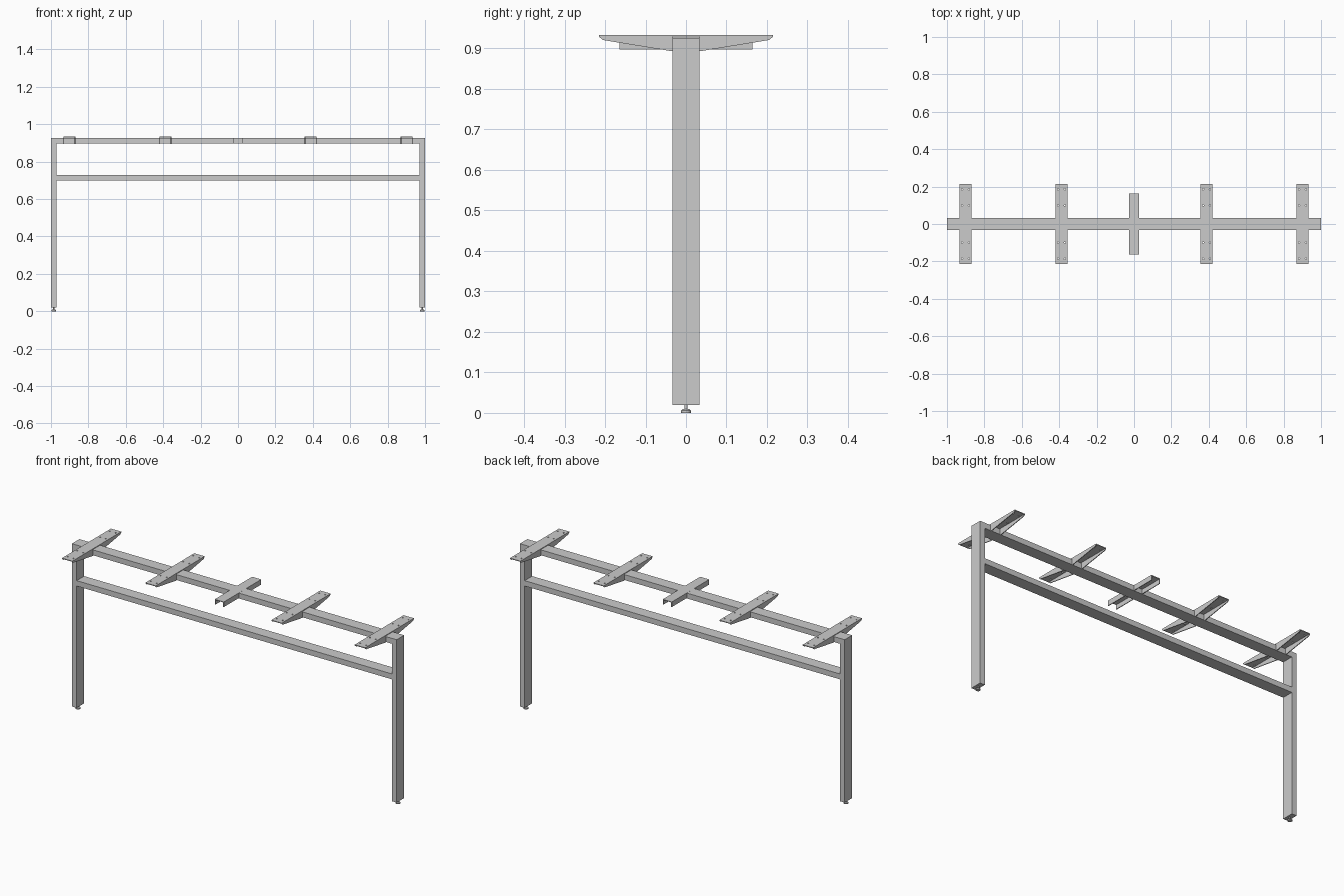
import bpy, bmesh
from mathutils import Matrix, Vector

if "Cube" in bpy.data.objects:
    bpy.data.objects.remove(bpy.data.objects["Cube"])


def finish(name, bm):
    bmesh.ops.recalc_face_normals(bm, faces=bm.faces)
    me = bpy.data.meshes.new(name)
    bm.to_mesh(me)
    bm.free()
    ob = bpy.data.objects.new(name, me)
    bpy.context.collection.objects.link(ob)
    return ob


def box(bm, lo, hi):
    lo, hi = Vector(lo), Vector(hi)
    m = Matrix.Translation((lo + hi) / 2) @ Matrix.Diagonal((*(hi - lo), 1))
    bmesh.ops.create_cube(bm, size=1, matrix=m)


def prism(bm, pts, offset):
    """Extrude a closed 3D outline along an offset vector."""
    f = bm.faces.new([bm.verts.new(p) for p in pts])
    ext = bmesh.ops.extrude_face_region(bm, geom=[f], use_keep_orig=True)
    vs = [g for g in ext["geom"] if isinstance(g, bmesh.types.BMVert)]
    bmesh.ops.translate(bm, verts=vs, vec=offset)


def cyl(bm, x, y, z0, z1, r1, r2, n):
    bmesh.ops.create_cone(bm, cap_ends=True, segments=n, radius1=r1, radius2=r2,
                          depth=z1 - z0, matrix=Matrix.Translation((x, y, (z0 + z1) / 2)))


W = 0.033      # half depth of the tubes
T = 0.03       # tube thickness
TOP = 0.926    # top of the frame
S = 0.004      # sheet metal thickness

# Inverted U frame: two legs and the top rail
bm = bmesh.new()
half = [(1, TOP), (1, 0.02), (1 - T, 0.02), (1 - T, TOP - T)]
outline = half + [(-x, z) for x, z in reversed(half)]
prism(bm, [(x, -W, z) for x, z in outline], (0, 2 * W, 0))
finish("leg_frame", bm)

# Lower stretcher
bm = bmesh.new()
box(bm, (-1 + T, -W, 0.698), (1 - T, W, 0.728))
finish("lower_rail", bm)

# Levelling feet
for side, label in ((-1, "left"), (1, "right")):
    bm = bmesh.new()
    x = side * (1 - T / 2)
    cyl(bm, x, 0, 0, 0.006, 0.012, 0.012, 20)
    cyl(bm, x, 0, 0.006, 0.010, 0.012, 0.007, 20)
    cyl(bm, x, 0, 0.010, 0.021, 0.004, 0.004, 16)
    foot = finish("levelling_foot_" + label, bm)
    bpy.ops.object.select_all(action='DESELECT')
    foot.select_set(True)
    bpy.context.view_layer.objects.active = foot
    bpy.ops.object.shade_smooth_by_angle()

# Cutter for the screw holes in the bracket plate
bm = bmesh.new()
for x in (-0.018, 0.018):
    for y in (-0.186, -0.10, 0.10, 0.186):
        cyl(bm, x, y, 0.90, 0.95, 0.004, 0.004, 12)
cutter = finish("screw_hole_cutter", bm)

# Top support bracket: drilled plate
ZT, B = 0.933, 0.032
bm = bmesh.new()
box(bm, (-B, -0.215, ZT - S), (B, 0.215, ZT))
plate = finish("bracket_plate", bm)
mod = plate.modifiers.new("holes", 'BOOLEAN')
mod.operation = 'DIFFERENCE'
mod.object = cutter
mod.solver = 'EXACT'
dg = bpy.context.evaluated_depsgraph_get()
drilled = bpy.data.meshes.new_from_object(plate.evaluated_get(dg))
bpy.data.objects.remove(plate)
bpy.data.objects.remove(cutter)

# Tapered side flanges, stopping at the rail
bm = bmesh.new()
bm.from_mesh(drilled)
for x in (-B, B - S):
    for s in (-1, 1):
        prof = [(W, ZT - S), (0.2145, ZT - S), (0.206, 0.921), (W, 0.893)]
        prism(bm, [(x, s * y, z) for y, z in prof], (S, 0, 0))
bracket = finish("support_bracket_1", bm)
for i, x in enumerate((-0.901, -0.388, 0.388, 0.901)):
    ob = bracket
    if i:
        ob = bracket.copy()
        ob.name = f"support_bracket_{i + 1}"
        bpy.context.collection.objects.link(ob)
    ob.location.x = x

# Short centre channel across the rail
bm = bmesh.new()
C, L, ZC = 0.028, 0.164, TOP + 0.0005
half = [(C, ZC), (C, 0.898), (C - S, 0.898), (C - S, ZC - S)]
outline = half + [(-x, z) for x, z in reversed(half)]
prism(bm, [(x, -L, z) for x, z in outline], (0, 2 * L, 0))
finish("centre_channel", bm)
